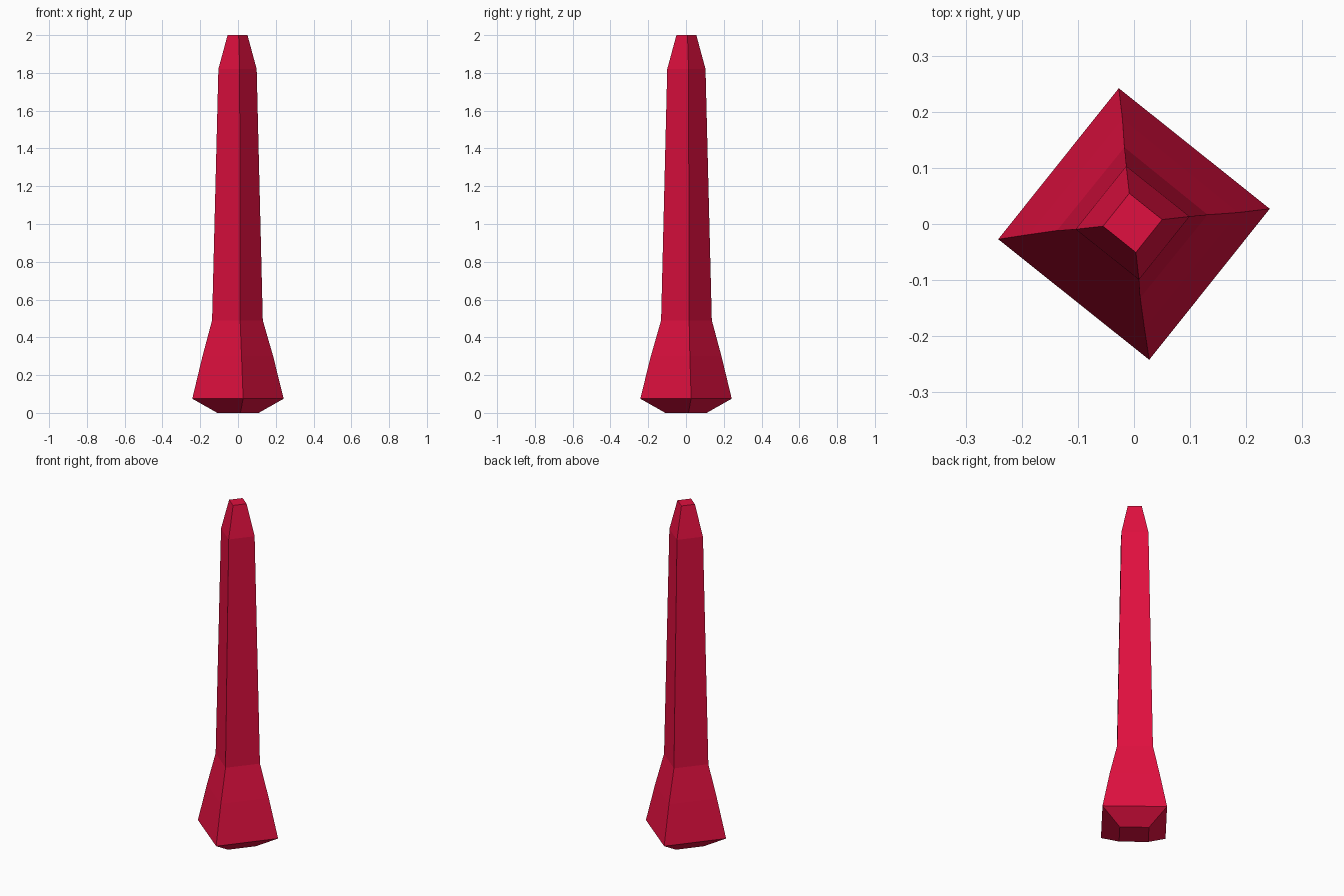
import bpy, bmesh
from math import cos, sin, pi, radians

cube = bpy.data.objects.get("Cube")
if cube:
    bpy.data.objects.remove(cube, do_unlink=True)

# Crimson material
crimson = bpy.data.materials.new("crimson")
crimson.use_nodes = True
colour = (0.745, 0.005, 0.05, 1)
crimson.diffuse_color = colour
crimson.node_tree.nodes["Principled BSDF"].inputs["Base Color"].default_value = colour

# Square rings of the shaft: height, corner radius, turn in degrees, sideways shift
RINGS = [
    (0.0, 0.110, 6.5, 0.0),       # narrow underside
    (0.075, 0.2435, 6.4, 0.0),    # widest edge
    (0.30, 0.188, 6.0, 0.001),
    (0.49, 0.135, 6.0, 0.003),    # foot of the shaft
    (1.82, 0.102, 6.4, 0.0025),   # shoulder
    (2.0, 0.053, 6.4, 0.0025),    # blunt tip
]

bm = bmesh.new()
loops = []
for z, radius, turn, shift in RINGS:
    angles = [radians(turn) + i * pi / 2 for i in range(4)]
    loops.append([bm.verts.new((radius * cos(a) - shift, radius * sin(a) + shift * 0.8, z))
                  for a in angles])

# Side faces between neighbouring rings, then the two end caps
for low, high in zip(loops, loops[1:]):
    for i in range(4):
        j = (i + 1) % 4
        bm.faces.new((low[i], low[j], high[j], high[i]))
bm.faces.new(loops[0][::-1])
bm.faces.new(loops[-1])
bmesh.ops.recalc_face_normals(bm, faces=bm.faces)

mesh = bpy.data.meshes.new("tapered_spike")
bm.to_mesh(mesh)
bm.free()
mesh.materials.append(crimson)
bpy.context.collection.objects.link(bpy.data.objects.new("tapered_spike", mesh))
